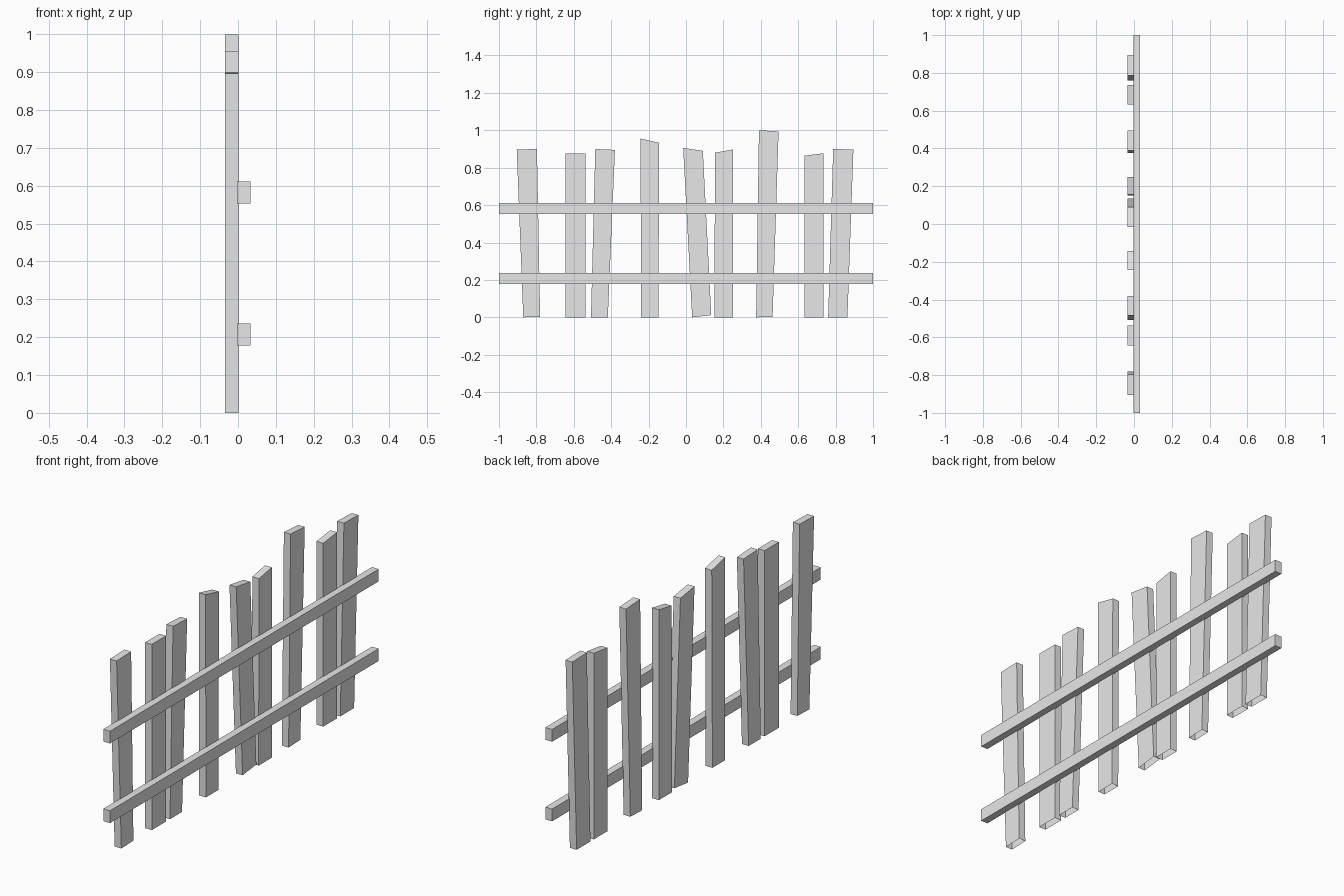
import bpy
import bmesh

default = bpy.data.objects.get("Cube")
if default:
    bpy.data.objects.remove(default, do_unlink=True)

grey = bpy.data.materials.new("plain_grey")
grey.use_nodes = True
colour = (0.8, 0.8, 0.8, 1)
grey.diffuse_color = colour
grey.node_tree.nodes["Principled BSDF"].inputs["Base Color"].default_value = colour


def board(name, outline, x_min, x_max, open_bottom=False):
    """Extrude a four-corner (y, z) outline, bottom edge first, along x."""
    bm = bmesh.new()
    back = [bm.verts.new((x_min, y, z)) for y, z in outline]
    front = [bm.verts.new((x_max, y, z)) for y, z in outline]
    bm.faces.new(back[::-1])
    bm.faces.new(front)
    for i in range(4):
        if i == 0 and open_bottom:
            continue
        j = (i + 1) % 4
        bm.faces.new((back[i], back[j], front[j], front[i]))
    mesh = bpy.data.meshes.new(name)
    bm.to_mesh(mesh)
    bm.free()
    mesh.materials.append(grey)
    obj = bpy.data.objects.new(name, mesh)
    bpy.context.collection.objects.link(obj)


# Horizontal rails
for name, low, high in (("lower_rail", 0.178, 0.236), ("upper_rail", 0.553, 0.611)):
    board(name, [(-1, low), (1, low), (1, high), (-1, high)], -0.002, 0.033)

# Crooked pickets: bottom y pair, top y pair, top z pair, bottom right z
pickets = [
    (-0.87, -0.78, -0.905, -0.797, 0.897, 0.9, 0.003),
    (-0.643, -0.537, -0.643, -0.537, 0.875, 0.875, 0),
    (-0.508, -0.418, -0.485, -0.38, 0.9, 0.895, 0),
    (-0.24, -0.148, -0.243, -0.143, 0.956, 0.933, 0),
    (0.033, 0.135, -0.015, 0.09, 0.906, 0.89, 0.012),
    (0.152, 0.25, 0.155, 0.25, 0.88, 0.897, 0),
    (0.375, 0.463, 0.39, 0.495, 1.0, 0.994, 0.003),
    (0.633, 0.735, 0.633, 0.735, 0.864, 0.877, 0),
    (0.76, 0.863, 0.787, 0.895, 0.9, 0.897, 0),
]
for n, (b0, b1, t0, t1, z0, z1, base) in enumerate(pickets, 1):
    outline = [(b0, 0), (b1, base), (t1, z1), (t0, z0)]
    board(f"picket_{n}", outline, -0.034, 0.001, open_bottom=True)
